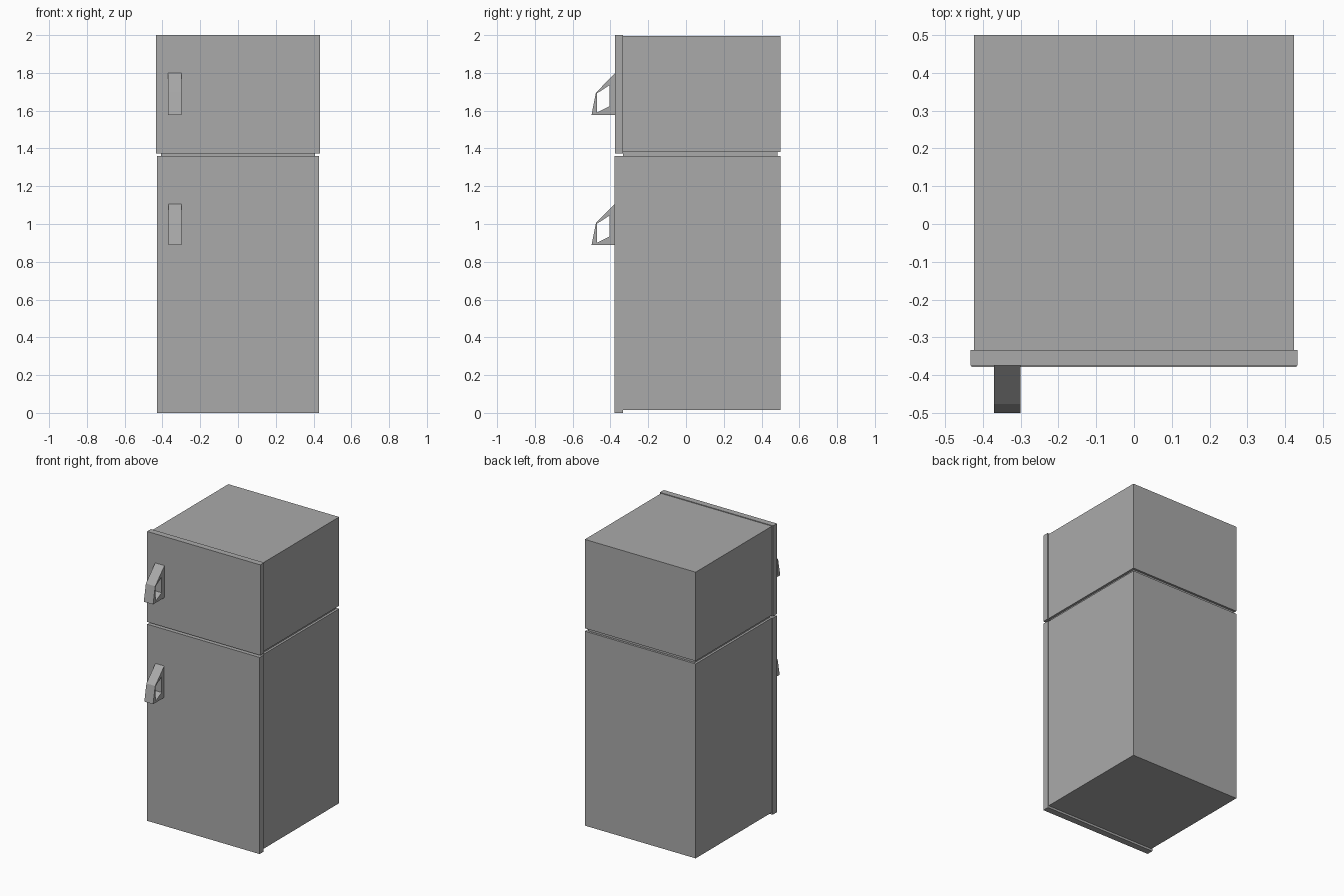
import bpy
import bmesh

if "Cube" in bpy.data.objects:
    bpy.data.objects.remove(bpy.data.objects["Cube"])

grey = bpy.data.materials.new("plain grey")
grey.diffuse_color = (0.4, 0.4, 0.4, 1)
grey.use_nodes = True
grey.node_tree.nodes["Principled BSDF"].inputs["Base Color"].default_value = grey.diffuse_color


def finish(name, bm):
    bmesh.ops.recalc_face_normals(bm, faces=bm.faces)
    mesh = bpy.data.meshes.new(name)
    bm.to_mesh(mesh)
    bm.free()
    mesh.materials.append(grey)
    obj = bpy.data.objects.new(name, mesh)
    bpy.context.collection.objects.link(obj)
    return obj


def box(name, x, y, z):
    """Box from (min, max) ranges on each axis."""
    bm = bmesh.new()
    bmesh.ops.create_cube(bm, size=1)
    for v in bm.verts:
        v.co = [r[0] if c < 0 else r[1] for c, r in zip(v.co, (x, y, z))]
    return finish(name, bm)


# Cabinet: two compartments joined by a recessed neck
box("fridge_cabinet", (-0.424, 0.424), (-0.333, 0.5), (0.015, 1.36))
box("cabinet_neck", (-0.408, 0.408), (-0.333, 0.485), (1.36, 1.38))
box("freezer_cabinet", (-0.424, 0.424), (-0.333, 0.5), (1.38, 1.995))

# Doors, slightly wider than the cabinet
box("fridge_door", (-0.43, 0.43), (-0.378, -0.333), (0.0, 1.36))
box("freezer_door", (-0.433, 0.433), (-0.375, -0.333), (1.374, 2.0))

# Handle side profile (y, z above handle bottom): outer outline and grip opening
OUTER = [(-0.374, 0.222), (-0.477, 0.117), (-0.5, 0.0), (-0.374, 0.0)]
INNER = [(-0.406, 0.156), (-0.472, 0.113), (-0.472, 0.012), (-0.406, 0.045)]


def handle(name, x0, x1, z0):
    bm = bmesh.new()
    rings = [[bm.verts.new((x, y, z + z0)) for y, z in loop]
             for x in (x0, x1) for loop in (OUTER, INNER)]
    out_l, in_l, out_r, in_r = rings
    for a, b in ((out_l, in_l), (out_r, in_r), (out_l, out_r), (in_l, in_r)):
        for i in range(4):
            j = (i + 1) % 4
            bm.faces.new((a[i], a[j], b[j], b[i]))
    return finish(name, bm)


handle("freezer_handle", -0.371, -0.3, 1.578)
handle("fridge_handle", -0.367, -0.3, 0.888)
